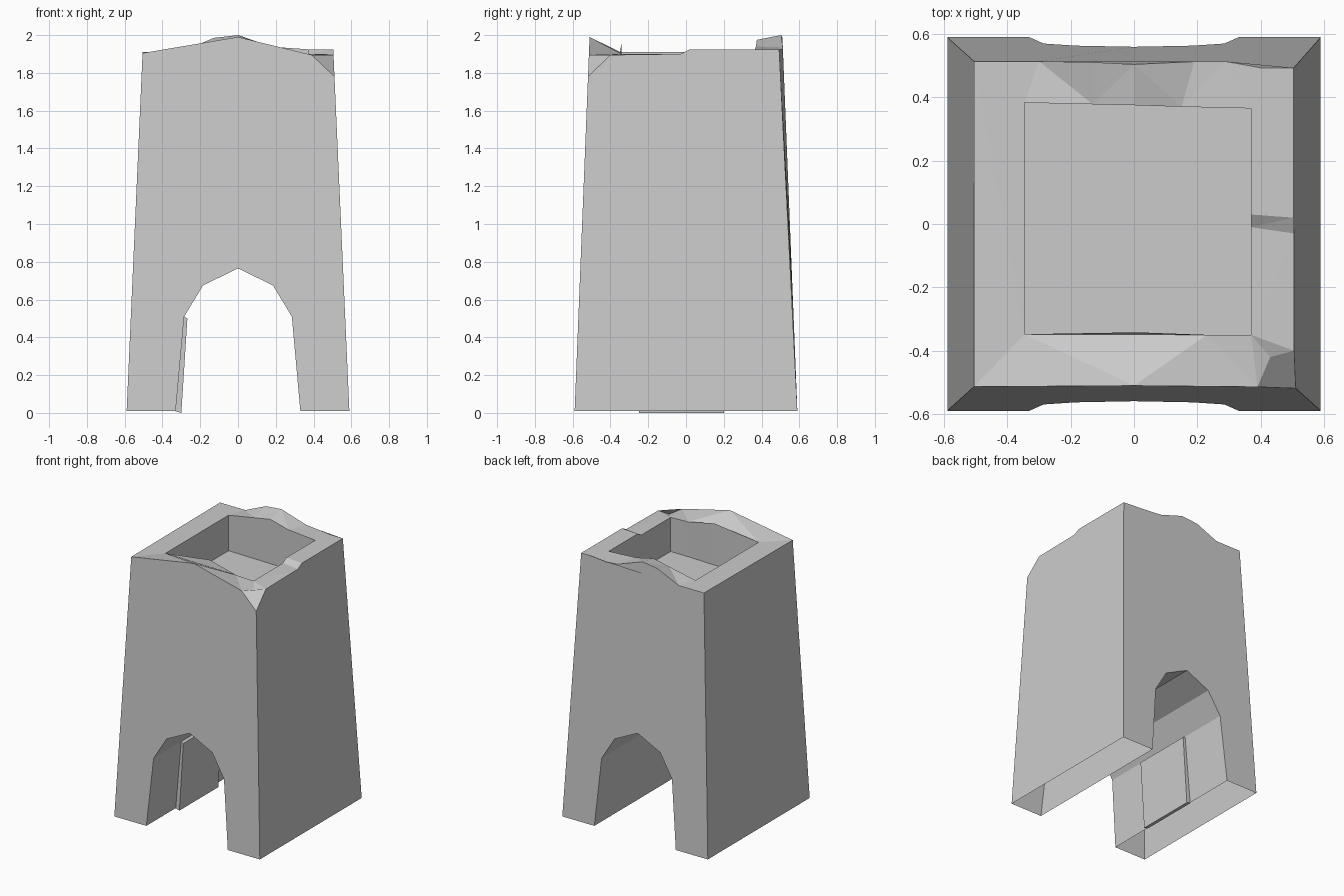
import bpy
import bmesh
from mathutils import Vector

default_cube = bpy.data.objects.get("Cube")
if default_cube:
    bpy.data.objects.remove(default_cube, do_unlink=True)

stone = bpy.data.materials.new("light grey stone")
stone.use_nodes = True
stone_colour = (0.6, 0.6, 0.6, 1)
stone.diffuse_color = stone_colour
stone.node_tree.nodes["Principled BSDF"].inputs["Base Color"].default_value = stone_colour

BASE = 0.59
BASE_Z = 0.01
FLOOR_Z = 1.65


def half_width(height):
    """Half width of the tapering tower at a height."""
    return BASE - 0.0445 * height


def half_depth(height):
    """Half depth of the tapering tower at a height."""
    return BASE - 0.04 * height


def finish(name, bm):
    """Turn a bmesh into a named stone object."""
    bmesh.ops.recalc_face_normals(bm, faces=bm.faces[:])
    mesh = bpy.data.meshes.new(name)
    bm.to_mesh(mesh)
    bm.free()
    mesh.materials.append(stone)
    obj = bpy.data.objects.new(name, mesh)
    bpy.context.collection.objects.link(obj)
    return obj


def loop_edges(bm, verts):
    """Edges of a closed loop, made where missing."""
    edges = []
    for first, second in zip(verts, verts[1:] + verts[:1]):
        edge = bm.edges.get((first, second))
        edges.append(edge or bm.edges.new((first, second)))
    return edges


# Arch outline, from the left foot over the crown to the right foot
half_arch = [(0.33, BASE_Z), (0.285, 0.51), (0.185, 0.675)]
arch = [(-x, z) for x, z in half_arch] + [(0, 0.765)] + half_arch[::-1]

# Broken top edges of the front and back walls between the corners
front_crest = [(-0.28, 1.905), (-0.13, 1.96), (0, 1.99), (0.2, 1.935),
               (0.28, 1.9), (0.39, 1.895)]
back_crest = [(-0.3, 1.91), (-0.13, 1.985), (0, 2), (0.19, 1.935),
              (0.29, 1.925), (0.4, 1.925)]

bm = bmesh.new()


def vert(x, y, z):
    return bm.verts.new((x, y, z))


def wall(side, crest, left_z, right_z):
    """Front or back wall with its arch; returns the verts others share."""
    def on_wall(x, z):
        return vert(x, side * half_depth(z), z)
    arch_verts = [on_wall(x, z) for x, z in arch]
    feet = [on_wall(s * half_width(BASE_Z), BASE_Z) for s in (-1, 1)]
    top = [on_wall(-half_width(left_z), left_z)]
    top += [on_wall(x, z) for x, z in crest]
    top += [on_wall(half_width(right_z), right_z)]
    return arch_verts, feet, top


front_arch, front_feet, front_top = wall(-1, front_crest, 1.905, 1.78)
back_arch, back_feet, back_top = wall(1, back_crest, 1.91, 1.925)
for worn in back_top[-2:]:
    worn.co.y = 0.493
back_top[3].co.y = 0.504

for arch_verts, feet, top in ((front_arch, front_feet, front_top),
                              (back_arch, back_feet, back_top)):
    bm.faces.new([feet[0]] + arch_verts + [feet[1]] + top[::-1])

# Passage through the tower
for i in range(len(arch) - 1):
    bm.faces.new((front_arch[i], front_arch[i + 1], back_arch[i + 1], back_arch[i]))

# Side walls, the right-hand one stepped and chipped along its top
bm.faces.new((front_feet[0], back_feet[0], back_top[0], front_top[0]))
side_top = [vert(half_width(z), y, z)
            for y, z in ((-0.4, 1.895), (-0.03, 1.9), (0.02, 1.925))]
bm.faces.new([front_feet[1], front_top[-1]] + side_top + [back_top[-1], back_feet[1]])

# Chipped corner
chip = vert(0.43, -0.42, 1.88)
bm.faces.new((front_top[-2], chip, side_top[0], front_top[-1]))

# Uneven inner edge of the rim
inner_points = [(-0.345, -0.348, 1.91), (0.01, -0.342, 1.955), (0.23, -0.35, 1.905),
                (0.37, -0.35, 1.9), (0.37, -0.01, 1.9), (0.37, 0.03, 1.925),
                (0.37, 0.365, 1.925), (0.15, 0.37, 1.94), (0, 0.375, 1.975),
                (-0.13, 0.378, 1.95), (-0.345, 0.383, 1.91)]
inner = [vert(*point) for point in inner_points]
outer = front_top[:-1] + [chip] + side_top + back_top[::-1]
rim_edges = loop_edges(bm, outer) + loop_edges(bm, inner)
bmesh.ops.triangle_fill(bm, use_beauty=True, use_dissolve=False,
                        edges=rim_edges, normal=Vector((0, 0, 1)))

# Sunken platform with its walls
floor = [vert(x, y, FLOOR_Z) for x, y, z in inner_points]
bm.faces.new(floor)
for i in range(len(inner)):
    j = (i + 1) % len(inner)
    bm.faces.new((inner[i], inner[j], floor[j], floor[i]))

finish("tower_body", bm)

# Door leaning on one wall of the passage
bm = bmesh.new()
rings = []
for y in (-0.25, 0.2):
    profile = [(-0.335, BASE_Z), (-0.3, 0), (-0.268, 0.5), (-0.285, 0.51)]
    rings.append([bm.verts.new((x, y, z)) for x, z in profile])
for ring in rings:
    bm.faces.new(ring)
for i in range(4):
    j = (i + 1) % 4
    bm.faces.new((rings[0][i], rings[0][j], rings[1][j], rings[1][i]))
finish("passage_door", bm)
